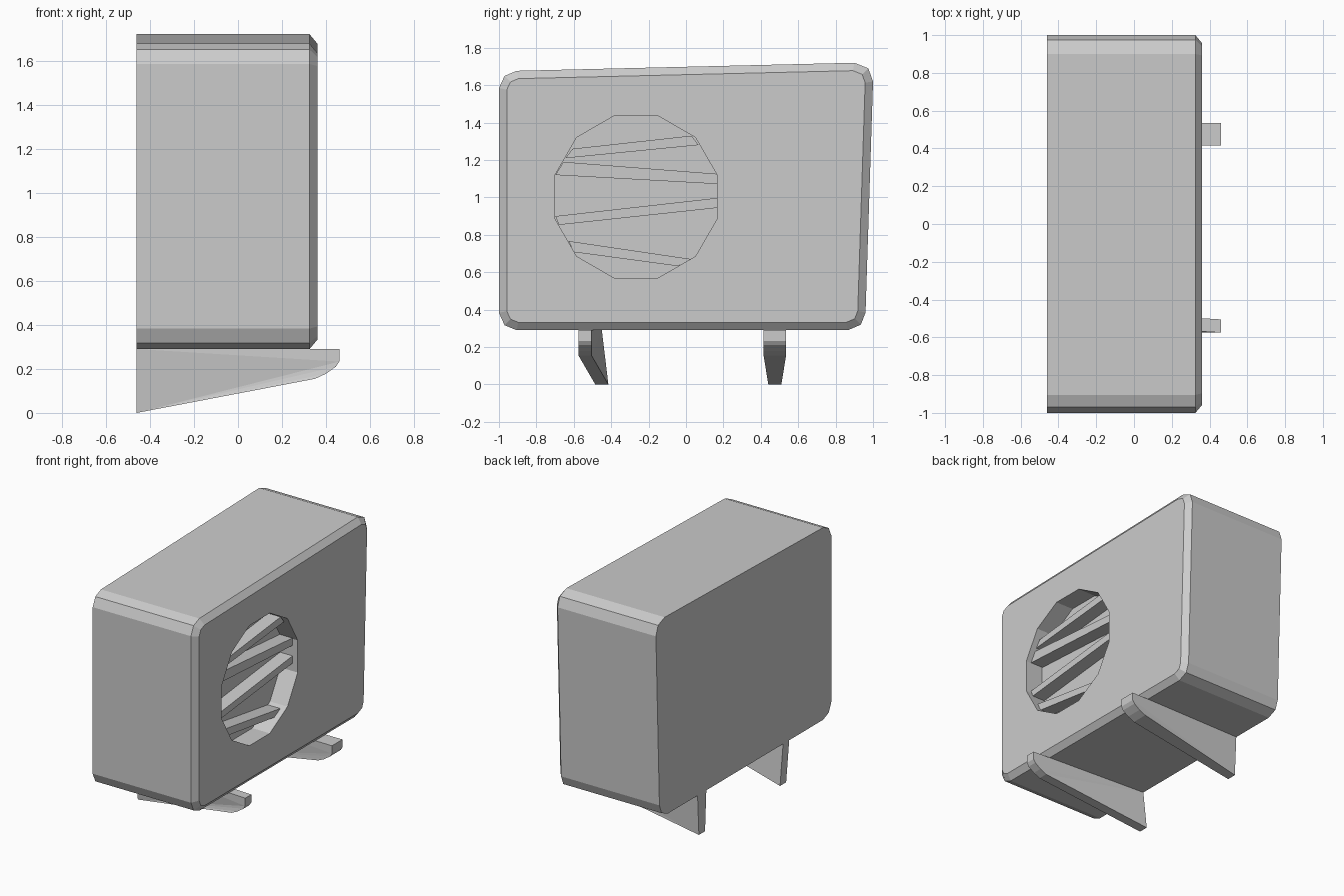
import bpy, bmesh, math

if "Cube" in bpy.data.objects:
    bpy.data.objects.remove(bpy.data.objects["Cube"])


def finish(bm, name):
    bmesh.ops.recalc_face_normals(bm, faces=bm.faces)
    mesh = bpy.data.meshes.new(name)
    bm.to_mesh(mesh)
    bm.free()
    obj = bpy.data.objects.new(name, mesh)
    bpy.context.collection.objects.link(obj)
    return obj


def loft(bm, ring_a, ring_b):
    """Closed solid between two matching rings; returns the second cap."""
    a = [bm.verts.new(p) for p in ring_a]
    b = [bm.verts.new(p) for p in ring_b]
    n = len(a)
    for i in range(n):
        j = (i + 1) % n
        bm.faces.new((a[i], a[j], b[j], b[i]))
    bm.faces.new(a[::-1])
    return bm.faces.new(b)


def prism(bm, outline, x0, x1):
    return loft(bm, [(x0, y, z) for y, z in outline], [(x1, y, z) for y, z in outline])


# Casing: slightly skewed rounded box with a chamfered fan-side rim
outline = [(-1, .383), (-.97, .317), (-.905, .29),
           (.865, .29), (.935, .32), (.96, .385),
           (1, 1.62), (.975, 1.69), (.90, 1.72),
           (-.905, 1.677), (-.97, 1.65), (-1, 1.585)]
bm = bmesh.new()
front = prism(bm, outline, -.46, .325)
bmesh.ops.recalc_face_normals(bm, faces=bm.faces)
bmesh.ops.inset_region(bm, faces=[front], thickness=.042, use_even_offset=True)
for v in front.verts:
    v.co.x = .36
casing = finish(bm, "casing")

# Twelve-sided fan recess
R, FLOOR = .449, .22
hole = [(-.267 + R * math.cos(math.radians(15 + 30 * i)),
         1.003 + R * math.sin(math.radians(15 + 30 * i))) for i in range(12)]
bm = bmesh.new()
prism(bm, hole, FLOOR, .5)
cutter = finish(bm, "fan_recess_cutter")
cutter.hide_render = True
cutter.hide_viewport = True
cut = casing.modifiers.new("fan_recess", 'BOOLEAN')
cut.operation = 'DIFFERENCE'
cut.solver = 'EXACT'
cut.object = cutter

# Crooked grille slats: lower left, lower right, upper right, upper left
slats = [[(-.644, 1.21), (.067, 1.28), (.03, 1.33), (-.607, 1.26)],
         [(-.698, 1.12), (.165, 1.072), (.165, 1.126), (-.655, 1.19)],
         [(-.68, .853), (.165, .944), (.165, .997), (-.698, .90)],
         [(-.60, .708), (-.045, .633), (.03, .67), (-.628, .767)]]
for i, slat in enumerate(slats):
    bm = bmesh.new()
    prism(bm, slat, FLOOR, .32)
    finish(bm, f"grille_slat_{i + 1}")


# Support brackets: side profile in x, z lofted between two crooked sides
profile = [(-.46, .29), (-.46, 0), (.35, .155), (.40, .178),
           (.445, .21), (.46, .233), (.46, .29)]


def bracket(name, top, bottom, tip):
    """Each argument is (centre y, half width): back top, back bottom, front tip."""
    stations = [top, bottom] + [tip] * 5
    bm = bmesh.new()
    loft(bm, [(x, c - h, z) for (x, z), (c, h) in zip(profile, stations)],
         [(x, c + h, z) for (x, z), (c, h) in zip(profile, stations)])
    bmesh.ops.triangulate(bm, faces=[f for f in bm.faces if len(f.verts) > 4])
    finish(bm, name)


bracket("left_bracket", (-.485, .035), (-.45, .035), (-.54, .035))
bracket("right_bracket", (.475, .05), (.475, .035), (.475, .06))
